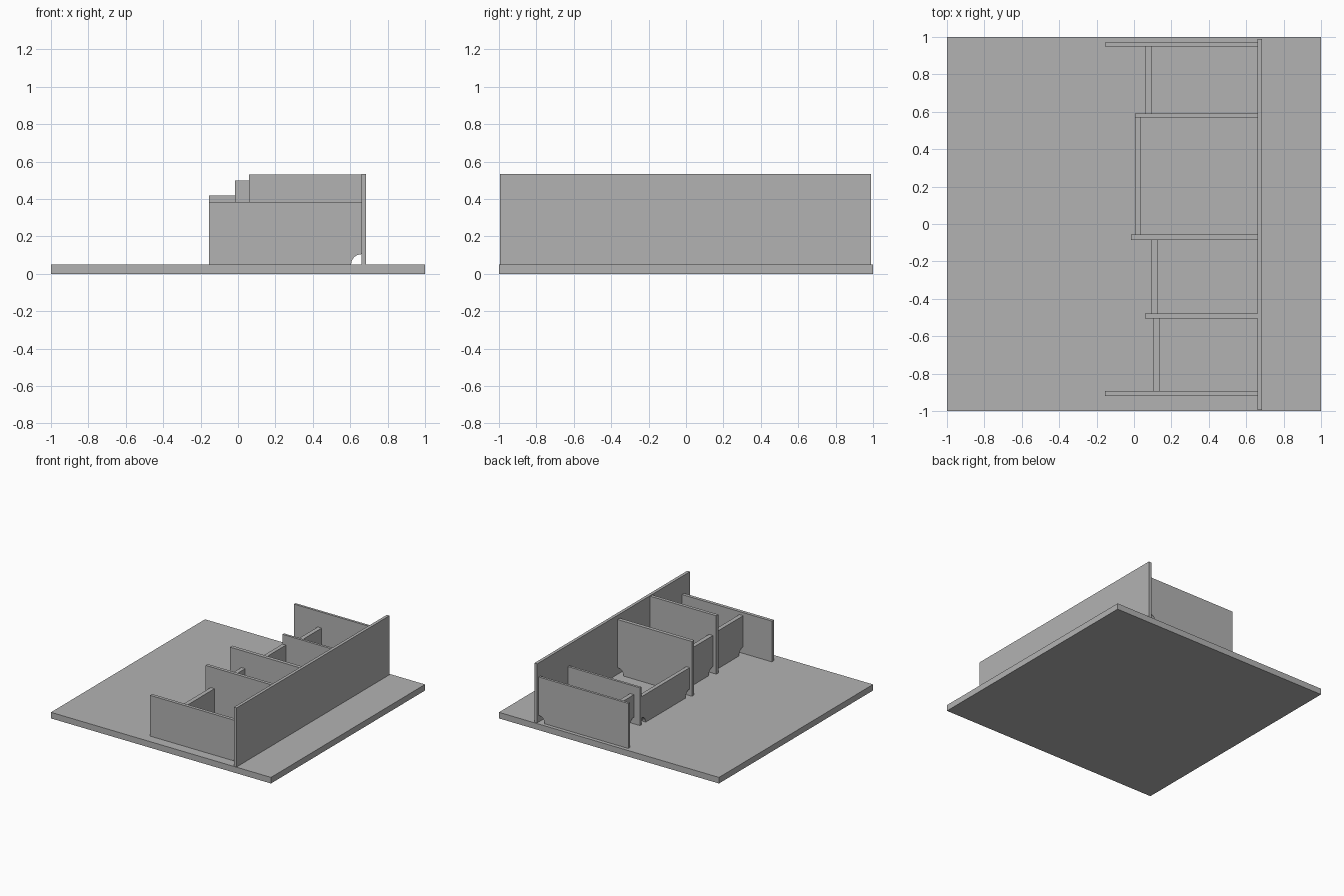
import bpy, bmesh, math
from mathutils import Vector

cube = bpy.data.objects.get("Cube")
if cube:
    bpy.data.objects.remove(cube, do_unlink=True)

GREY = (0.45, 0.45, 0.45, 1)
mat = bpy.data.materials.new("plain grey")
mat.use_nodes = True
mat.diffuse_color = GREY
mat.node_tree.nodes["Principled BSDF"].inputs["Base Color"].default_value = GREY

FLOOR = 0.05      # top of the base slab
NOTCH = 0.055     # radius of the rounded floor notches
WALL = 0.66       # inner face of the long wall


def notch_arc(corner, start, end, steps=8):
    """Quarter circle around a bottom corner, angles in degrees."""
    angles = [math.radians(start + (end - start) * i / steps) for i in range(steps + 1)]
    return [(corner + NOTCH * math.cos(a), FLOOR + NOTCH * math.sin(a)) for a in angles]


def extrude(name, outline, along, offset):
    """Extrude a closed 3D outline into a solid panel."""
    bm = bmesh.new()
    face = bm.faces.new([bm.verts.new(p) for p in outline])
    ext = bmesh.ops.extrude_face_region(bm, geom=[face])
    verts = [v for v in ext["geom"] if isinstance(v, bmesh.types.BMVert)]
    bmesh.ops.translate(bm, verts=verts, vec=Vector(along) * offset)
    bmesh.ops.recalc_face_normals(bm, faces=bm.faces)
    mesh = bpy.data.meshes.new(name)
    bm.to_mesh(mesh)
    bm.free()
    mesh.materials.append(mat)
    obj = bpy.data.objects.new(name, mesh)
    bpy.context.collection.objects.link(obj)


def box(name, x0, x1, y0, y1, z0, z1):
    extrude(name, [(x0, y0, z0), (x1, y0, z0), (x1, y1, z0), (x0, y1, z0)], (0, 0, 1), z1 - z0)


def divider(name, x0, y0, y1, top):
    """Panel square to the long wall, notched where it meets wall and floor."""
    pts = [(x0, FLOOR)] + notch_arc(WALL, 180, 90) + [(WALL, top), (x0, top)]
    extrude(name, [(x, y0, z) for x, z in pts], (0, 1, 0), y1 - y0)


def cross_panel(name, x0, x1, y0, y1, top):
    """Panel parallel to the long wall, notched at both bottom corners."""
    pts = notch_arc(y0, 90, 0) + notch_arc(y1, 180, 90) + [(y1, top), (y0, top)]
    extrude(name, [(x0, y, z) for y, z in pts], (1, 0, 0), x1 - x0)


# Base slab and long wall
box("base_slab", -1, 1, -1, 1, 0, FLOOR)
box("long_wall", WALL, 0.685, -0.995, 0.99, FLOOR, 0.535)

# Dividers, front to back
divider("front_divider", -0.155, -0.92, -0.893, 0.385)
divider("second_divider", 0.06, -0.505, -0.478, 0.53)
divider("middle_divider", -0.015, -0.085, -0.055, 0.50)
divider("fourth_divider", 0.005, 0.57, 0.59, 0.36)
divider("back_divider", -0.155, 0.95, 0.97, 0.42)

# Cross panels between the dividers
cross_panel("front_cross_panel", 0.105, 0.14, -0.893, -0.505, 0.36)
cross_panel("second_cross_panel", 0.09, 0.125, -0.478, -0.085, 0.36)
cross_panel("third_cross_panel", 0.005, 0.037, -0.055, 0.57, 0.28)
cross_panel("back_cross_panel", 0.06, 0.095, 0.59, 0.95, 0.29)
